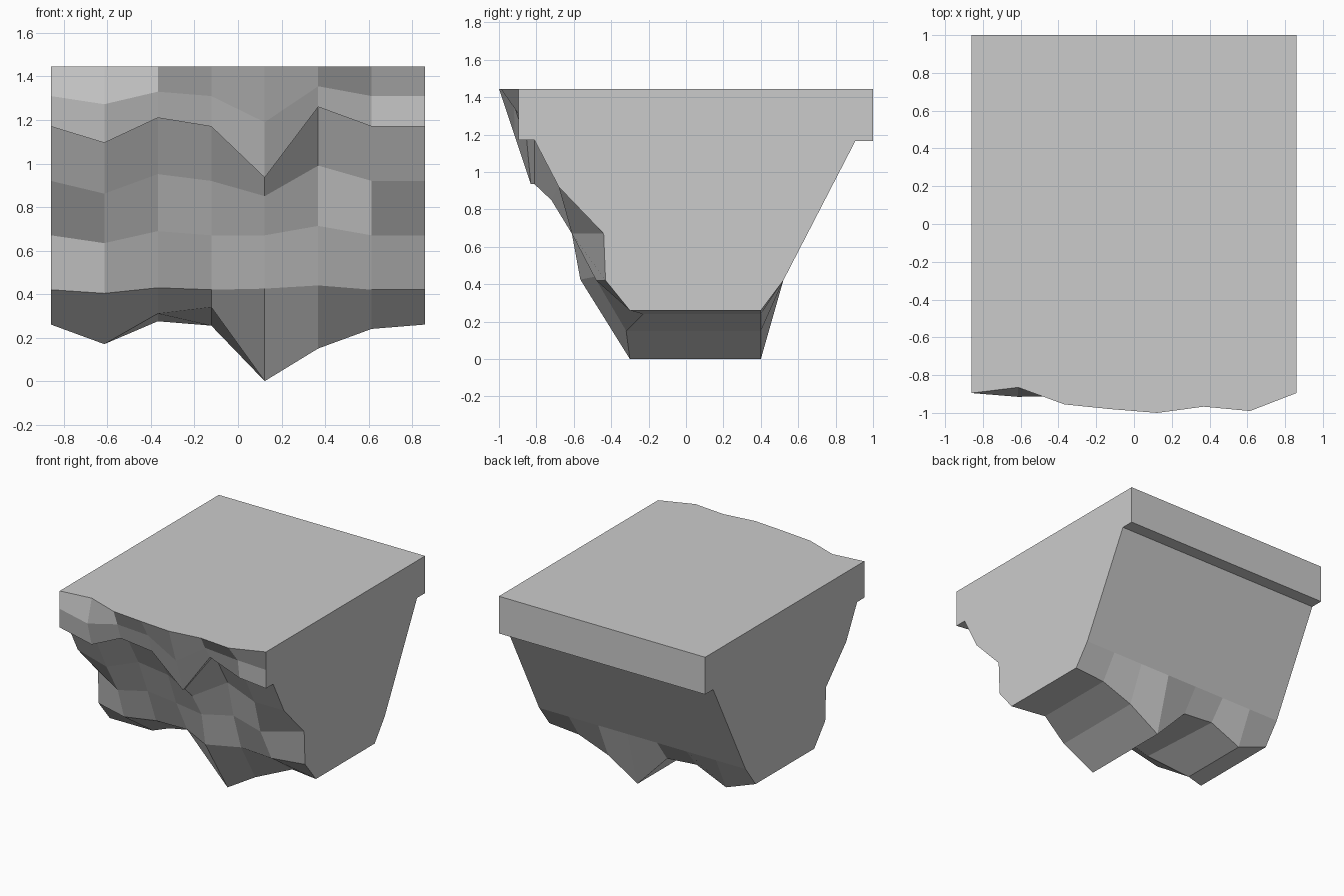
import bpy, bmesh

# Eight evenly spaced cross-sections, joined across x
N = 8
XS = [-0.86 + 1.72 * i / (N - 1) for i in range(N)]

# Height jitter per section, fading out down the rock face
JITTER = [0, -0.075, 0.04, 0, 0, 0.09, 0, 0]

# Front rows: base z, jitter scale, extra drop of the central spur, y per section
FRONT = [
    (1.445, 0.0, 0.0, [-0.895, -0.865, -0.955, -0.98, -1.0, -0.967, -0.99, -0.895]),
    (1.31, 0.5, -0.12, [-0.895, -0.915, -0.91, -0.90, -0.915, -0.92, -0.88, -0.895]),
    (1.17, 1.0, -0.235, [-0.895, -0.865, -0.87, -0.85, -0.83, -0.86, -0.86, -0.895]),
    (1.17, 1.0, -0.235, [-0.81] * 8),
    (0.92, 0.78, -0.07, [-0.68, -0.69, -0.66, -0.66, -0.72, -0.65, -0.68, -0.68]),
    (0.67, 0.48, 0.0, [-0.44, -0.555, -0.55, -0.56, -0.61, -0.58, -0.61, -0.44]),
    (0.42, 0.22, 0.005, [-0.43, -0.48, -0.45, -0.43, -0.565, -0.49, -0.48, -0.43]),
]

# Ragged underside: front y and z, back z
BASE_Y = [-0.30, -0.14, -0.29, -0.25, -0.30, -0.32, -0.23, -0.30]
BASE_Z = [0.26, 0.17, 0.31, 0.34, 0.0, 0.15, 0.24, 0.26]
BACK_Z = [0.26, 0.17, 0.275, 0.255, 0.0, 0.15, 0.24, 0.26]

# Plain sloped back with a lip
BACK = [(0.52, 0.42), (0.905, 1.165), (1.0, 1.165), (1.0, 1.445)]


def section(i):
    pts = [(ys[i], z + s * JITTER[i] + (drop if i == 4 else 0))
           for z, s, drop, ys in FRONT]
    return pts + [(BASE_Y[i], BASE_Z[i]), (0.4, BACK_Z[i])] + BACK


bm = bmesh.new()
rings = [[bm.verts.new((x, y, z)) for y, z in section(i)] for i, x in enumerate(XS)]
count = len(rings[0])

# Skin between neighbouring sections
for a, b in zip(rings, rings[1:]):
    for j in range(count):
        k = (j + 1) % count
        bm.faces.new((a[j], a[k], b[k], b[j]))

# Flat end walls
bm.faces.new(rings[0])
bm.faces.new(rings[-1])
bmesh.ops.recalc_face_normals(bm, faces=bm.faces)

mesh = bpy.data.meshes.new("cliff_ledge")
bm.to_mesh(mesh)
bm.free()
bpy.context.collection.objects.link(bpy.data.objects.new("cliff_ledge", mesh))
